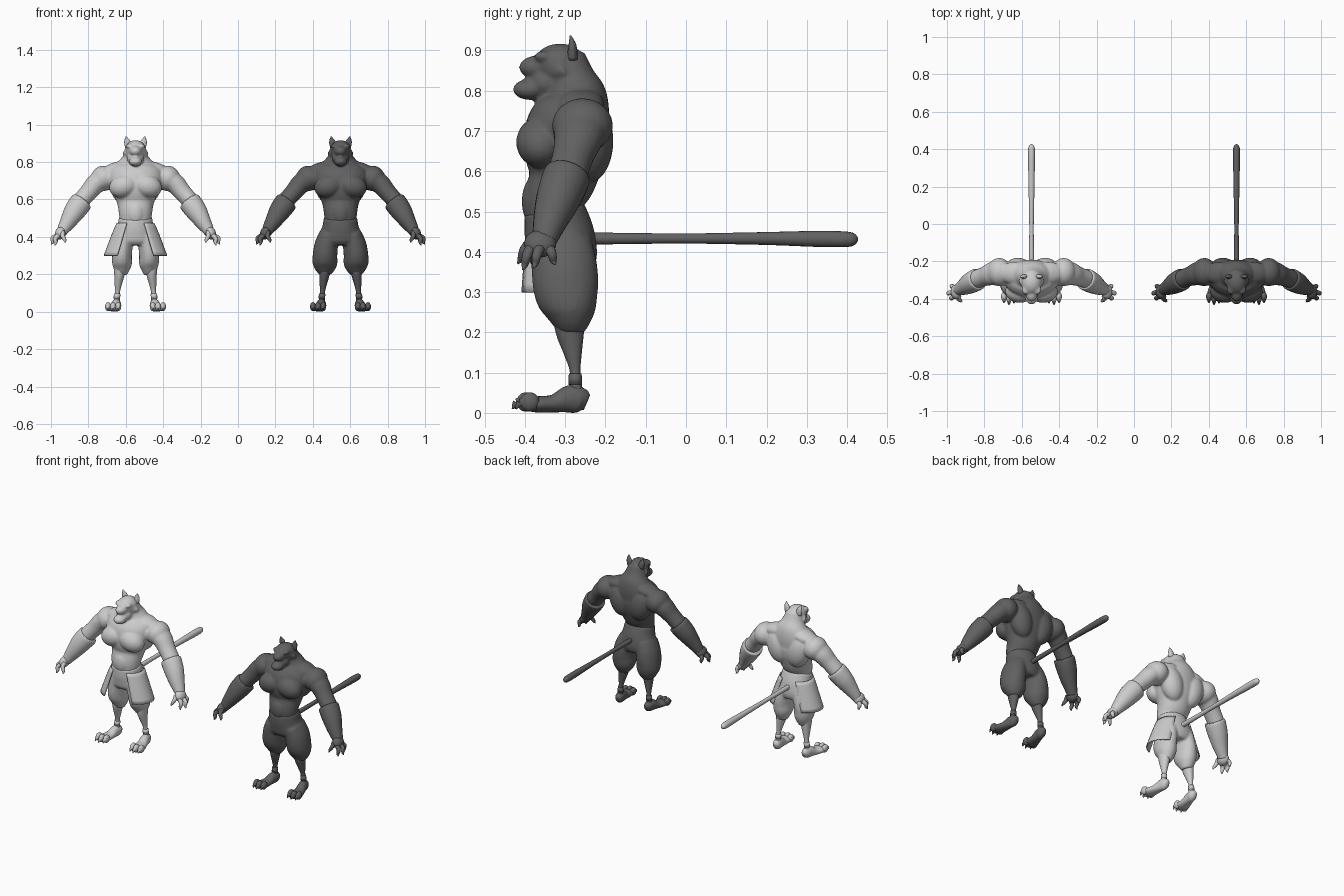
import bpy, bmesh, math
from mathutils import Vector, Matrix

dark_mat = bpy.data.materials.new("dark_grey")
dark_mat.diffuse_color = (0.12, 0.12, 0.12, 1)


def tube(bm, pts, n=20, steps=4, side=1):
    """Closed smooth tube through points (x, y, z, half width, half depth)."""
    P = [Vector(p) for p in pts]
    rows = []
    for i in range(len(P) - 1):
        a, b = P[i], P[i + 1]
        p0 = P[i - 1] if i else a * 2 - b
        p3 = P[i + 2] if i + 2 < len(P) else b * 2 - a
        for k in range(steps):
            t = k / steps
            rows.append(0.5 * (2 * a + (b - p0) * t + (2 * p0 - 5 * a + 4 * b - p3) * t * t
                               + (3 * a - p0 - 3 * b + p3) * t ** 3))
    rows.append(P[-1])
    rings = []
    for i, r in enumerate(rows):
        c = Vector(r[:3])
        tan = (Vector(rows[min(i + 1, len(rows) - 1)][:3]) - Vector(rows[max(i - 1, 0)][:3])).normalized()
        ref = Vector((0, 0, 1)) if abs(tan.y) > 0.8 else Vector((0, 1, 0))
        v = (ref - tan * ref.dot(tan)).normalized()
        u = v.cross(tan)
        ring = []
        for j in range(n):
            a = math.tau * j / n
            q = c + u * max(r[3], .002) * math.cos(a) + v * max(r[4], .002) * math.sin(a)
            ring.append(bm.verts.new((q.x * side, q.y, q.z)))
        rings.append(ring)
    for A, B in zip(rings, rings[1:]):
        for j in range(n):
            bm.faces.new((A[j], A[(j + 1) % n], B[(j + 1) % n], B[j]))
    bm.faces.new(rings[0][::-1])
    bm.faces.new(rings[-1])


def ball(bm, c, r, side=1, tilt=0):
    m = (Matrix.Translation((c[0] * side, c[1], c[2])) @ Matrix.Rotation(tilt * side, 4, 'Y')
         @ Matrix.Diagonal((*r, 1)))
    bmesh.ops.create_uvsphere(bm, u_segments=20, v_segments=14, radius=1, matrix=m)


def finish(bm, name, x, mat, voxel=0):
    bmesh.ops.recalc_face_normals(bm, faces=bm.faces)
    me = bpy.data.meshes.new(name)
    bm.to_mesh(me)
    bm.free()
    me.shade_smooth()
    ob = bpy.data.objects.new(name, me)
    ob.location.x = x
    bpy.context.collection.objects.link(ob)
    if mat:
        me.materials.append(mat)
    if voxel:
        rm = ob.modifiers.new("merge", 'REMESH')
        rm.mode, rm.voxel_size, rm.use_smooth_shade = 'VOXEL', voxel, True
        sm = ob.modifiers.new("soften", 'SMOOTH')
        sm.iterations, sm.factor = 4, 0.5
    return ob


def figure(x, mat, tag, wide, panels):
    # torso, head and upper arms merged into one skin
    bm = bmesh.new()
    tube(bm, [(0, -.315, .43, .08, .07), (0, -.328, .52, .088, .073), (0, -.308, .58, .098, .085),
              (0, -.30, .64, .122, .102), (0, -.295, .70, .145, .105), (0, -.28, .75, .14, .092),
              (0, -.275, .79, .105, .078), (0, -.285, .83, .068, .06), (0, -.30, .88, .05, .05)], 32)
    ball(bm, (0, -.378, .525), (.045, .03, .06))
    ball(bm, (0, -.313, .866), (.056, .066, .051))      # skull
    ball(bm, (0, -.365, .858), (.034, .05, .03))        # snout
    ball(bm, (0, -.388, .803), (.036, .042, .026))      # chin
    ball(bm, (0, -.345, .82), (.045, .045, .04))
    for s in (1, -1):
        ball(bm, (.062, -.36, .672), (.08, .062, .062), s, .3)    # chest muscle
        ball(bm, (.072, -.24, .675), (.068, .06, .105), s, .25)   # back muscle
        ball(bm, (.09, -.262, .765), (.09, .06, .038), s, .2)     # neck muscle
        ball(bm, (.172, -.257, .713), (.066, .076, .068), s)      # shoulder
        ball(bm, (.03, -.352, .885), (.022, .025, .014), s)       # brow
        tube(bm, [(.14, -.26, .72, .06, .07), (.205, -.265, .69, .055, .064),
                  (.25, -.28, .64, .048, .052), (.295, -.295, .59, .046, .05)], side=s)
        tube(bm, [(.03, -.32, .85, .03, .03), (.052, -.31, .848, .02, .016),
                  (.068, -.30, .842, .004, .004)], 10, side=s)    # cheek tuft
    finish(bm, tag + "_body", x, mat, .006)

    # ears
    bm = bmesh.new()
    for s in (1, -1):
        tube(bm, [(.036, -.282, .88, .02, .014), (.045, -.282, .912, .016, .01),
                  (.05, -.287, .937, .002, .002)], 12, side=s)
    finish(bm, tag + "_ears", x, mat)

    # forearms with a stepped cuff at the elbow
    bm = bmesh.new()
    for s in (1, -1):
        tube(bm, [(.286, -.294, .592, .052, .052), (.292, -.297, .584, .06, .059),
                  (.325, -.315, .538, .057, .056), (.355, -.333, .49, .046, .046),
                  (.385, -.348, .442, .033, .034), (.395, -.355, .42, .026, .03)], side=s)
    finish(bm, tag + "_forearms", x, mat)

    # hands with clawed fingers
    bm = bmesh.new()
    for s in (1, -1):
        ball(bm, (.402, -.362, .42), (.028, .04, .035), s, -.4)
        for base, tip in (((.388, -.385, .425), (.375, -.418, .37)), ((.41, -.385, .41), (.432, -.405, .355)),
                          ((.418, -.362, .41), (.451, -.378, .36)), ((.408, -.342, .41), (.428, -.325, .368))):
            a, b = Vector(base), Vector(tip)
            mid = a.lerp(b, .5) + Vector((.008, 0, .008))
            tube(bm, [(*a, .013, .014), (*mid, .012, .012), (*a.lerp(b, .75), .009, .009),
                      (*b, .002, .002)], 10, side=s)
    finish(bm, tag + "_hands", x, mat)

    # baggy trousers
    bm = bmesh.new()
    tube(bm, [(0, -.327, .505, .09, .076), (0, -.318, .46, .096, .085), (0, -.31, .42, .11, .087),
              (0, -.305, .38, .115, .084), (0, -.305, .355, .09, .07)], 28)
    for s in (1, -1):
        k = .083 if wide > 1 else .072
        tube(bm, [(.058, -.31, .42, .052, .076), (k - .008, -.302, .36, .058 * wide, .082),
                  (k, -.297, .30, .061 * wide, .08), (k, -.288, .255, .061 * wide, .066),
                  (k + .002, -.285, .22, .046 * wide, .046), (k + .004, -.285, .198, .03, .03)], 24, side=s)
    finish(bm, tag + "_trousers", x, mat, .007)

    # shins and ankle bands
    bm = bmesh.new()
    for s in (1, -1):
        tube(bm, [(.083, -.292, .25, .036, .04), (.086, -.288, .2, .028, .035), (.092, -.281, .15, .02, .023),
                  (.097, -.275, .1, .013, .013), (.101, -.273, .04, .019, .019)], side=s)
        tube(bm, [(.098, -.275, .097, .017, .016), (.1, -.275, .07, .018, .017)], steps=1, side=s)
    finish(bm, tag + "_shins", x, mat)

    # feet with three clawed toes
    bm = bmesh.new()
    for s in (1, -1):
        tube(bm, [(.1, -.246, .026, .014, .02), (.1, -.262, .032, .024, .031), (.104, -.29, .034, .026, .034),
                  (.111, -.33, .023, .031, .022), (.118, -.37, .021, .038, .02), (.121, -.395, .018, .032, .014)],
             side=s)
        for tx, ty in ((.093, -.39), (.12, -.397), (.147, -.388)):
            ball(bm, (tx, ty, .027), (.016, .024, .024), s)
            tube(bm, [(tx, ty - .012, .03, .011, .011), (tx, ty - .025, .024, .008, .009),
                      (tx, ty - .034, .01, .002, .002)], 8, side=s)
    finish(bm, tag + "_feet", x, mat)

    # stiff club-like tail
    bm = bmesh.new()
    tube(bm, [(0, -.27, .433, .014, .015), (0, -.15, .433, .013, .014), (0, 0, .433, .012, .0125),
              (0, .2, .433, .016, .016), (0, .33, .432, .018, .02), (0, .40, .431, .018, .019),
              (0, .42, .431, .012, .013), (0, .427, .431, .003, .003)], 16)
    finish(bm, tag + "_tail", x, mat)

    # flared hip cloths
    if panels:
        bm = bmesh.new()
        for s in (1, -1):
            grid = []
            for i in range(9):
                t = i / 8
                row = []
                for j in range(13):
                    a = math.radians(-62 + 124 * j / 12) * (1 - .12 * t)
                    row.append(bm.verts.new((s * math.cos(a) * (.1 + .07 * t ** .9),
                                             -.315 + math.sin(a) * (.09 + .025 * t), .475 - .175 * t)))
                grid.append(row)
            for A, B in zip(grid, grid[1:]):
                for j in range(12):
                    bm.faces.new((A[j], A[j + 1], B[j + 1], B[j]))
        ob = finish(bm, tag + "_hip_cloths", x, mat)
        so = ob.modifiers.new("thickness", 'SOLIDIFY')
        so.thickness = .006


figure(-.548, None, "light", .86, True)
figure(.548, dark_mat, "dark", 1.08, False)
